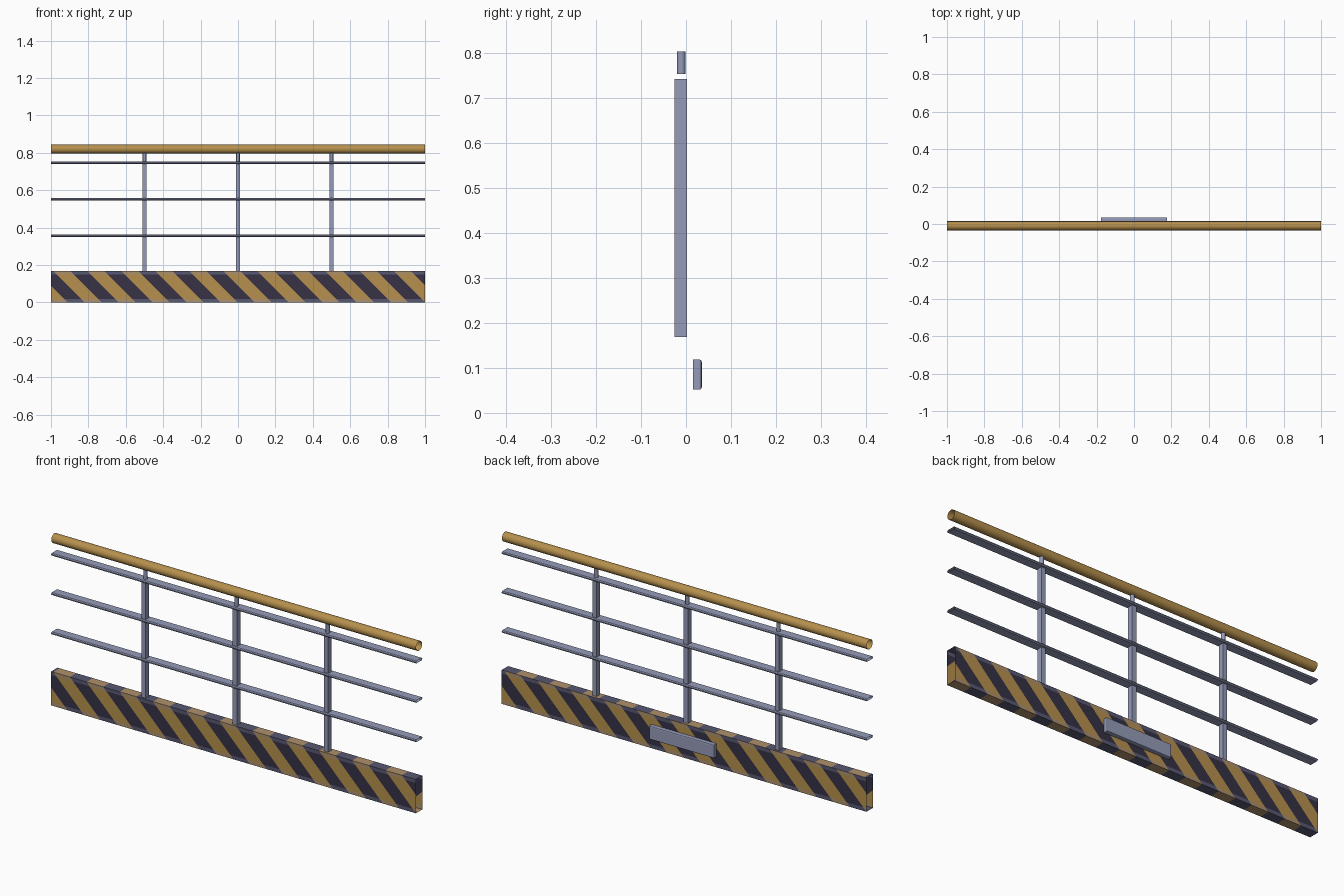
import bpy, bmesh, math
from mathutils import Vector

if "Cube" in bpy.data.objects:
    bpy.data.objects.remove(bpy.data.objects["Cube"])

YC = -0.01          # centre plane of the railing
BASE_H = 0.168
PERIOD = 0.182      # stripe spacing on the kickboard
PHASE = 0.09
WEAR = 0.018        # width of the worn edge band


def material(name, rgb):
    m = bpy.data.materials.new(name)
    m.diffuse_color = (*rgb, 1)
    m.use_nodes = True
    m.node_tree.nodes["Principled BSDF"].inputs["Base Color"].default_value = m.diffuse_color
    return m


STEEL = material("blue_grey_steel", (0.30, 0.33, 0.48))
GOLD = material("gold_paint", (0.47, 0.28, 0.075))
NAVY = material("dark_navy_paint", (0.038, 0.032, 0.062))
TAN = material("worn_tan", (0.42, 0.28, 0.15))
SLATE = material("worn_slate", (0.098, 0.098, 0.17))


def finish(name, bm, mats, smooth=False):
    bm.normal_update()
    me = bpy.data.meshes.new(name)
    bm.to_mesh(me)
    bm.free()
    for m in mats:
        me.materials.append(m)
    ob = bpy.data.objects.new(name, me)
    bpy.context.collection.objects.link(ob)
    if smooth:
        bpy.context.view_layer.objects.active = ob
        ob.select_set(True)
        bpy.ops.object.shade_smooth_by_angle(angle=math.radians(40))
        ob.select_set(False)
    return ob


def open_tube(profile):
    """Sweep a closed (y, z) profile along x with open ends."""
    bm = bmesh.new()
    ends = [[bm.verts.new((x, y, z)) for y, z in profile] for x in (-1, 1)]
    n = len(profile)
    for i in range(n):
        j = (i + 1) % n
        bm.faces.new((ends[0][i], ends[1][i], ends[1][j], ends[0][j]))
    return bm


def box(name, centre, size, bevel=0.0):
    bm = bmesh.new()
    bmesh.ops.create_cube(bm, size=1)
    for v in bm.verts:
        v.co = Vector(centre) + Vector([a * b for a, b in zip(v.co, size)])
    if bevel:
        back = [e for e in bm.edges if all(v.co.y > centre[1] for v in e.verts)]
        bmesh.ops.bevel(bm, geom=back, offset=bevel, segments=2, profile=0.5,
                        affect='EDGES')
    return finish(name, bm, [STEEL])


# Striped kickboard: open box section with diagonal stripes cut into it
y0, y1, h = YC - 0.025, YC + 0.025, BASE_H
bm = open_tube([(y0, 0), (y1, 0), (y1, WEAR), (y1, h - WEAR), (y1, h),
                (y0, h), (y0, h - WEAR), (y0, WEAR)])
bmesh.ops.recalc_face_normals(bm, faces=bm.faces)
if next(f for f in bm.faces if f.calc_center_median().z > h - 1e-4).normal.z < 0:
    bmesh.ops.reverse_faces(bm, faces=bm.faces)
bm.normal_update()


def direction(f):   # stripes lean the same way seen from front and back
    return 1 if f.normal.y < -0.5 or f.normal.z > 0.5 else -1


for d in (1, -1):
    for k in range(-14, 15):
        c = PHASE + k * PERIOD / 2
        faces = [f for f in bm.faces if direction(f) == d]
        geom = list({e for f in faces for e in f.edges}) + faces
        geom += list({v for f in faces for v in f.verts})
        bmesh.ops.bisect_plane(bm, geom=geom, dist=1e-6,
                               plane_co=(d * c, 0, 0), plane_no=(d, 0, 1))
        bm.normal_update()
for f in bm.faces:
    p = f.calc_center_median()
    dark = math.floor((direction(f) * p.x + p.z - PHASE) / (PERIOD / 2)) % 2
    worn = p.z < WEAR or p.z > h - WEAR
    f.material_index = dark + 2 * worn
finish("striped_kickboard", bm, [GOLD, NAVY, TAN, SLATE])

# Round handrail
r = 0.0235
ring = [(YC + 0.004 + r * math.cos(a), 0.82 + r * math.sin(a))
        for a in (2 * math.pi * i / 24 for i in range(24))]
ring = [(y - 0.001, z) for y, z in ring]
bm = open_tube([(y - 0.003, z) for y, z in ring])
bmesh.ops.recalc_face_normals(bm, faces=bm.faces)
finish("handrail", bm, [GOLD], smooth=True)

# Flat horizontal slats
for i, z in enumerate((0.357, 0.552, 0.747)):
    t, c = 0.006, 0.004
    bm = open_tube([(y0 + c, z - t), (y1 - c, z - t), (y1, z - t + c), (y1, z + t - c),
                    (y1 - c, z + t), (y0 + c, z + t), (y0, z + t - c), (y0, z - t + c)])
    bmesh.ops.recalc_face_normals(bm, faces=bm.faces)
    finish(f"slat_{i + 1}", bm, [STEEL])

# Posts, each with a slimmer neck under the handrail
for i, x in enumerate((-0.5, 0, 0.5)):
    box(f"post_{i + 1}", (x, -0.0115, (BASE_H + 0.741) / 2), (0.023, 0.027, 0.741 - BASE_H))
    bm = bmesh.new()
    bmesh.ops.create_cone(bm, segments=12, radius1=0.0095, radius2=0.0095, depth=0.05)
    bmesh.ops.translate(bm, verts=bm.verts, vec=(x, -0.0105, 0.778))
    finish(f"post_neck_{i + 1}", bm, [STEEL], smooth=True)

# Rounded plate on the back of the kickboard
box("back_plate", (0, 0.025, 0.085), (0.355, 0.02, 0.067), bevel=0.005)
